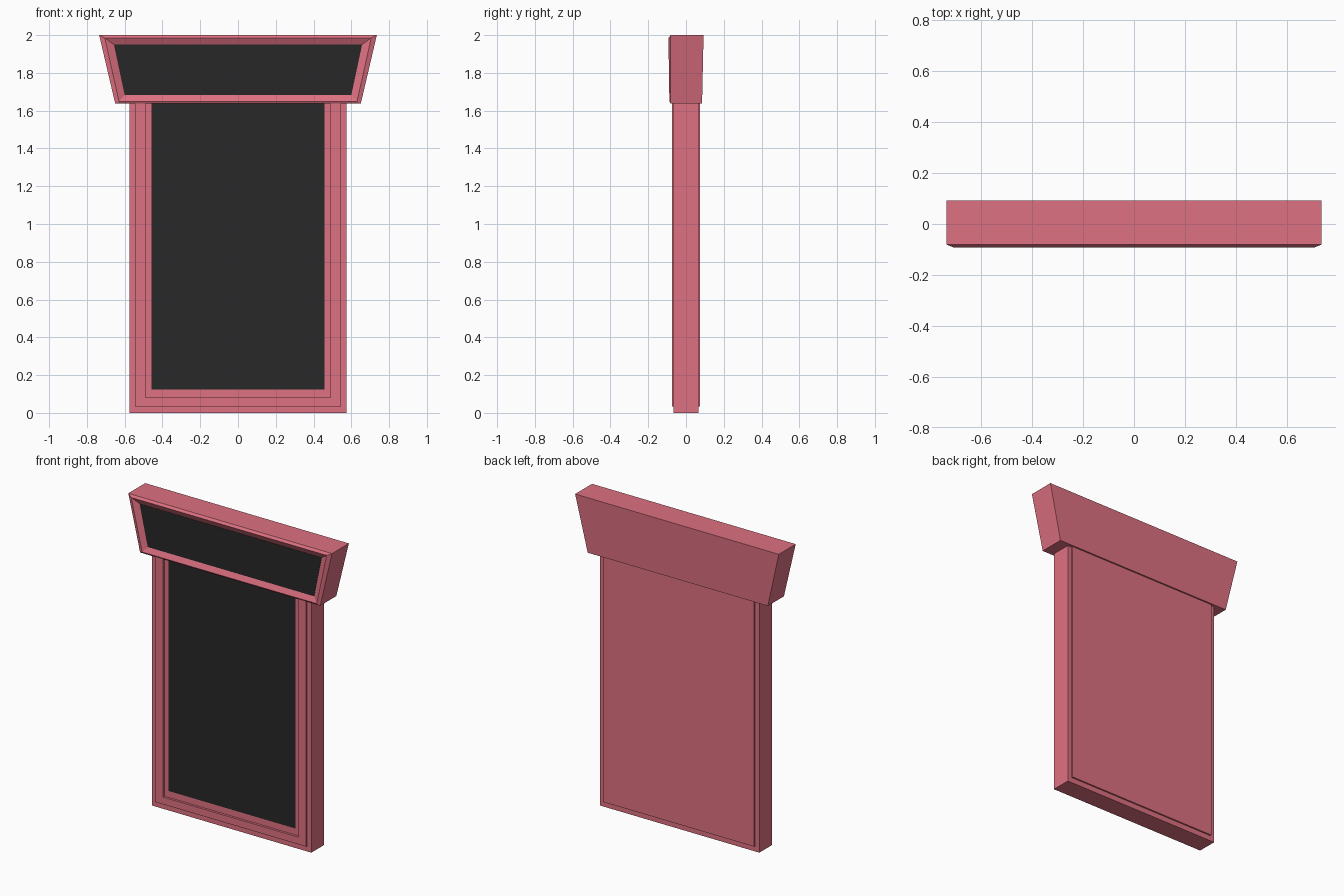
import bpy, bmesh

if "Cube" in bpy.data.objects:
    bpy.data.objects.remove(bpy.data.objects["Cube"])


def material(name, rgb):
    m = bpy.data.materials.new(name)
    m.diffuse_color = (*rgb, 1)
    m.use_nodes = True
    m.node_tree.nodes["Principled BSDF"].inputs["Base Color"].default_value = m.diffuse_color
    return m


pink = material("pink", (0.73, 0.165, 0.22))
black = material("black", (0.021, 0.021, 0.021))


def loft(name, loops, mat, cap_front=True):
    """Loft four-sided outlines, listed back to front.
    Each outline: half width bottom/top, z bottom/top, y bottom/top."""
    bm = bmesh.new()
    rings = []
    for wb, wt, zb, zt, yb, yt in loops:
        pts = ((-wb, yb, zb), (wb, yb, zb), (wt, yt, zt), (-wt, yt, zt))
        rings.append([bm.verts.new(p) for p in pts])
    for a, b in zip(rings, rings[1:]):
        for i in range(4):
            j = (i + 1) % 4
            bm.faces.new((a[i], a[j], b[j], b[i]))
    bm.faces.new(rings[0])
    if cap_front:
        bm.faces.new(rings[-1])
    bmesh.ops.recalc_face_normals(bm, faces=bm.faces)
    me = bpy.data.meshes.new(name)
    bm.to_mesh(me)
    bm.free()
    me.materials.append(mat)
    ob = bpy.data.objects.new(name, me)
    bpy.context.collection.objects.link(ob)
    return ob


def body_loop(w, z, y):
    return (w, w, z, 1.66 - 0.15 * z, y, y)


# Main panel: raised back plate, slab, raised front rim and recess
loft("panel_body", [body_loop(*v) for v in (
    (0.545, 0.035, 0.075), (0.545, 0.035, 0.065),
    (0.575, 0.0, 0.065), (0.575, 0.0, -0.065),
    (0.545, 0.035, -0.065), (0.545, 0.035, -0.075),
    (0.49, 0.082, -0.075), (0.49, 0.082, -0.06),
    (0.458, 0.125, -0.06))], pink)

# Main screen
loft("main_screen", [body_loop(0.458, 0.125, -0.058),
                     body_loop(0.458, 0.125, -0.062)], black)

# Flared header with a bevelled rim sloping in to its screen
screen = (0.60, 0.657, 1.683, 1.95)
loft("header", [
    (0.65, 0.735, 1.637, 2.0, 0.085, 0.093),
    (0.65, 0.735, 1.637, 2.0, -0.081, -0.081),
    (0.63, 0.705, 1.648, 1.985, -0.088, -0.093),
    (*screen, -0.072, -0.074)], pink)

# Header screen
loft("header_screen", [(*screen, -0.070, -0.072),
                       (*screen, -0.074, -0.076)], black)
